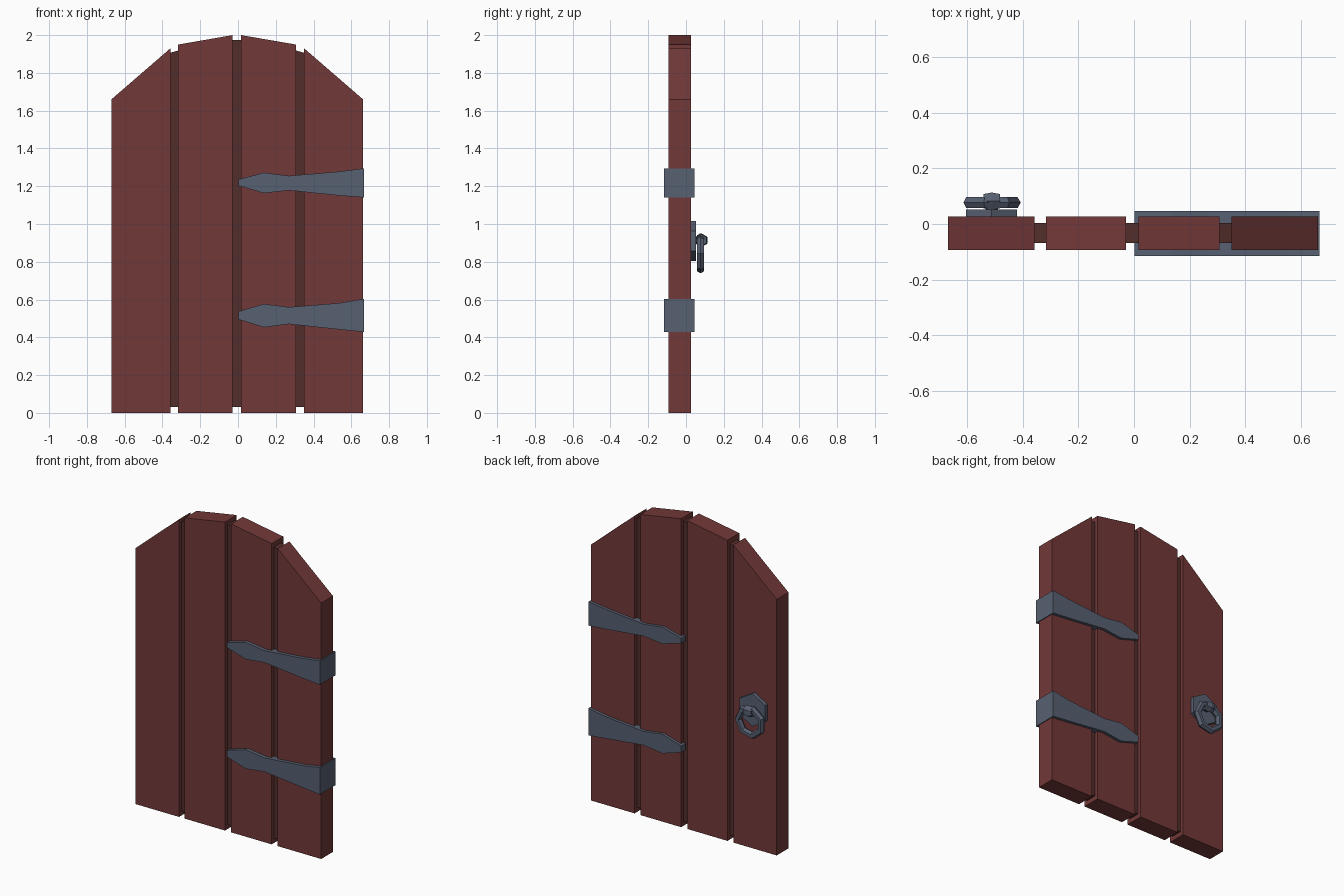
import bpy, bmesh, math
from mathutils import Matrix, Vector

if "Cube" in bpy.data.objects:
    bpy.data.objects.remove(bpy.data.objects["Cube"])


def material(name, rgb):
    m = bpy.data.materials.new(name)
    m.diffuse_color = (*rgb, 1)
    m.use_nodes = True
    m.node_tree.nodes["Principled BSDF"].inputs["Base Color"].default_value = m.diffuse_color
    return m


WOOD = material("red_wood", (0.17, 0.04, 0.04))
DARK = material("dark_wood", (0.085, 0.027, 0.024))
IRON = material("iron", (0.095, 0.115, 0.165))


def finish(name, bm, mat):
    bmesh.ops.recalc_face_normals(bm, faces=bm.faces)
    me = bpy.data.meshes.new(name)
    bm.to_mesh(me)
    bm.free()
    me.materials.append(mat)
    ob = bpy.data.objects.new(name, me)
    bpy.context.collection.objects.link(ob)
    return ob


def slab(name, outline, y0, y1, mat):
    """Extrude an x-z outline from y0 to y1."""
    bm = bmesh.new()
    face = bm.faces.new([bm.verts.new((x, y0, z)) for x, z in outline])
    ext = bmesh.ops.extrude_face_region(bm, geom=[face])
    verts = [v for v in ext["geom"] if isinstance(v, bmesh.types.BMVert)]
    bmesh.ops.translate(bm, verts=verts, vec=(0, y1 - y0, 0))
    return finish(name, bm, mat)


def polygon(cx, cz, r, n, start):
    return [(cx + r * math.cos(start + math.tau * i / n),
             cz + r * math.sin(start + math.tau * i / n)) for i in range(n)]


# Planks: left x, right x, left top, right top
planks = [(-0.67, -0.358, 1.66, 1.93), (-0.317, -0.028, 1.95, 2.0),
          (0.016, 0.307, 2.0, 1.95), (0.35, 0.662, 1.93, 1.66)]
for i, (a, b, za, zb) in enumerate(planks):
    slab(f"plank_{i + 1}", [(a, 0), (b, 0), (b, zb), (a, za)], -0.093, 0.027, WOOD)

# Recessed strips filling the gaps
for i, (za, zb) in enumerate([(1.905, 1.92), (1.975, 1.975), (1.92, 1.905)]):
    a, b = planks[i][1] - 0.005, planks[i + 1][0] + 0.005
    slab(f"gap_strip_{i + 1}", [(a, 0.03), (b, 0.03), (b, zb), (a, za)],
         -0.068, 0.004, DARK)

# Hinge straps wrapping both faces: x, bottom z, top z
upper = [(0.002, 1.203, 1.236), (0.137, 1.163, 1.272), (0.27, 1.178, 1.255),
         (0.54, 1.15, 1.278), (0.668, 1.14, 1.295)]
lower = [(0.002, 0.495, 0.537), (0.137, 0.453, 0.577), (0.27, 0.47, 0.56),
         (0.54, 0.441, 0.582), (0.668, 0.428, 0.604)]
for name, rows in (("upper", upper), ("lower", lower)):
    outline = [(x, lo) for x, lo, hi in rows] + [(x, hi) for x, lo, hi in reversed(rows)]
    slab(f"{name}_hinge_strap", outline, -0.116, 0.046, IRON)

# Handle plate and stem
HX = -0.512
slab("handle_plate", polygon(HX, 0.91, 0.106, 6, math.pi / 2), 0.02, 0.052, IRON)
slab("handle_stem", polygon(HX, 0.913, 0.022, 6, 0), 0.045, 0.085, IRON)

# Knob that carries the ring: a faceted barrel lying along x
bm = bmesh.new()
for s in (1, -1):
    rot = Matrix.Rotation(s * math.pi / 2, 4, 'Y')
    bmesh.ops.create_cone(bm, cap_ends=False, segments=6, radius1=0.036, radius2=0.03,
                          depth=0.029,
                          matrix=Matrix.Translation((HX + s * 0.0145, 0.082, 0.914)) @ rot)
bmesh.ops.remove_doubles(bm, verts=bm.verts, dist=0.0005)
bmesh.ops.holes_fill(bm, edges=[e for e in bm.edges if e.is_boundary], sides=6)
bmesh.ops.rotate(bm, verts=bm.verts, cent=Vector((HX, 0.082, 0.914)),
                 matrix=Matrix.Rotation(math.pi / 6, 3, 'X'))
finish("handle_knob", bm, IRON)

# Seven-sided pull ring
bpy.ops.mesh.primitive_torus_add(major_segments=7, minor_segments=6, major_radius=0.086,
                                 minor_radius=0.0225, location=(-0.516, 0.077, 0.845),
                                 rotation=(math.pi / 2, 0, 0))
ring = bpy.context.object
ring.name = "handle_ring"
ring.scale = (1, 1, 1)
ring.rotation_euler = (-math.pi / 2, 0, 0)
ring.data.materials.append(IRON)
